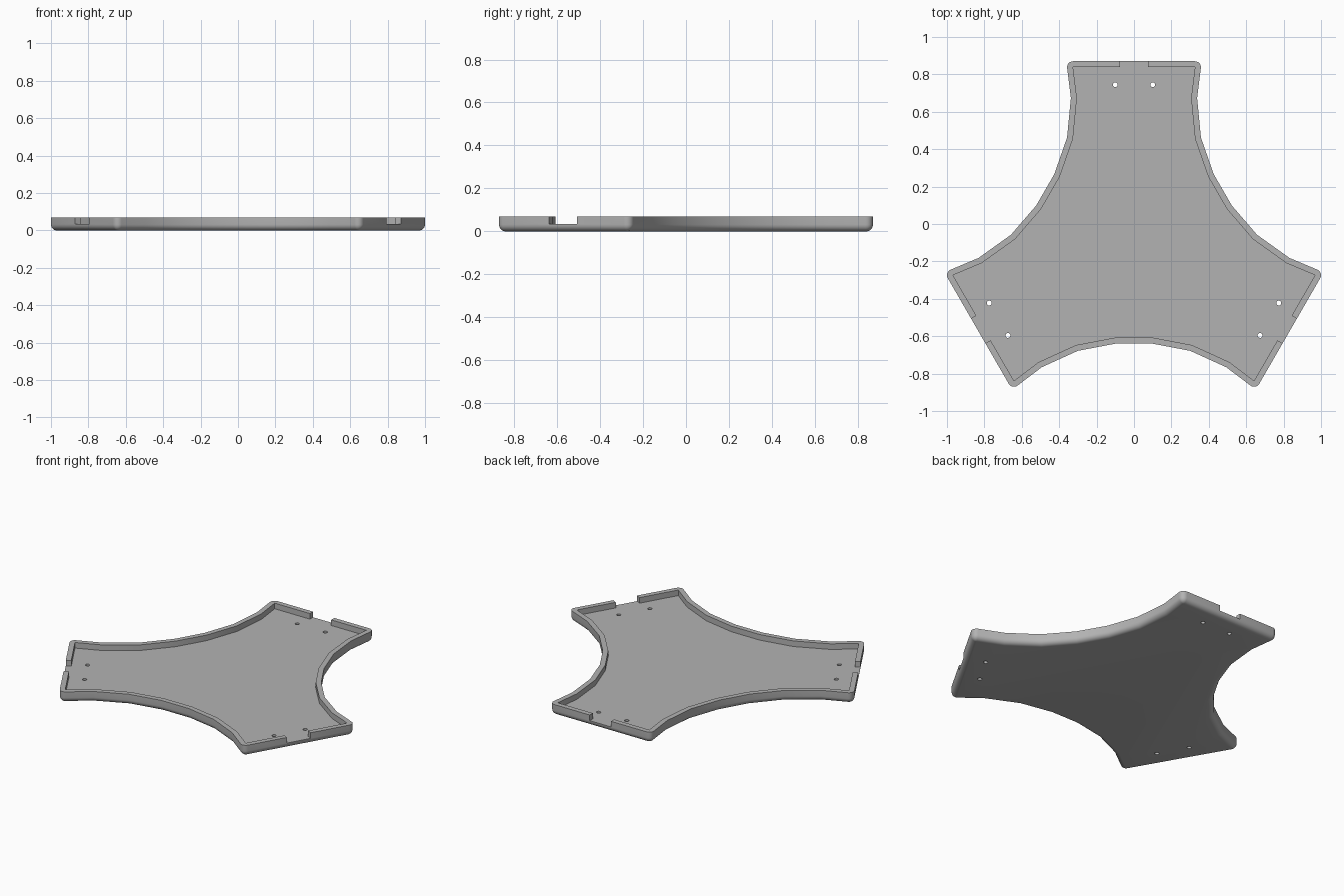
import bpy, bmesh
from math import sin, cos, pi, radians
from mathutils import Vector, Matrix

if "Cube" in bpy.data.objects:
    bpy.data.objects.remove(bpy.data.objects["Cube"])

WALL = 0.032      # wall thickness and outer rounding radius
HEIGHT = 0.07
FLOOR = 0.034
CENTRE = Vector((0, -0.0913, 0))
ARM = 0.93        # distance from the centre to an arm's inner end

grey = bpy.data.materials.new("grey plastic")
grey.use_nodes = True
grey.diffuse_color = (0.45, 0.45, 0.45, 1)
grey.node_tree.nodes["Principled BSDF"].inputs["Base Color"].default_value = (0.45, 0.45, 0.45, 1)

# Inner outline: one curved side, repeated three times
half_side = [(0.642, -0.747), (0.51, -0.647), (0.31, -0.556), (0.10, -0.516)]
side = [Vector((-x, y)) for x, y in half_side] + [Vector(p) for p in reversed(half_side)]
outline = [Matrix.Rotation(radians(120 * k), 2) @ p for k in range(3) for p in side]


def offset_ring(dist):
    """Outline pushed outward, with rounded convex corners and mitred concave ones."""
    ring = []
    n = len(outline)
    for i, p in enumerate(outline):
        before = (p - outline[i - 1]).normalized()
        after = (outline[(i + 1) % n] - p).normalized()
        n1 = Vector((before.y, -before.x))
        n2 = Vector((after.y, -after.x))
        turn = -n1.angle_signed(n2)
        if turn > 0.5:
            for s in range(7):
                ring.append(p + Matrix.Rotation(turn * s / 6, 2) @ n1 * dist)
        else:
            ring.append(p + (n1 + n2) * dist / (1 + n1.dot(n2)))
    return ring


# Tray shell: rounded underside, outer wall, flat rim, inner wall, floor
profile = [(WALL * sin(a), WALL * (1 - cos(a))) for a in (pi / 2 * k / 6 for k in range(7))]
profile += [(WALL, HEIGHT), (0, HEIGHT), (0, FLOOR)]
bm = bmesh.new()
rings = [[bm.verts.new((p.x, p.y, z)) for p in offset_ring(d)] for d, z in profile]
for low, high in zip(rings, rings[1:]):
    for i in range(len(low)):
        j = (i + 1) % len(low)
        bm.faces.new((low[i], low[j], high[j], high[i]))
bm.faces.new(rings[0][::-1])
bm.faces.new(rings[-1])
bmesh.ops.remove_doubles(bm, verts=bm.verts, dist=1e-5)
bmesh.ops.recalc_face_normals(bm, faces=bm.faces)
bmesh.ops.translate(bm, verts=bm.verts, vec=CENTRE)
mesh = bpy.data.meshes.new("tray")
bm.to_mesh(mesh)
bm.free()
tray = bpy.data.objects.new("tray", mesh)
bpy.context.collection.objects.link(tray)
mesh.materials.append(grey)


def cut(cutter):
    """Subtract a helper object from the tray and discard it."""
    cutter.hide_render = True
    mod = tray.modifiers.new("cut", "BOOLEAN")
    mod.operation = "DIFFERENCE"
    mod.solver = "EXACT"
    mod.object = cutter
    bpy.context.view_layer.objects.active = tray
    bpy.ops.object.modifier_apply(modifier=mod.name)
    bpy.data.objects.remove(cutter)


# Rim notch and two screw holes at the end of each arm
for k in range(3):
    angle = radians(120 * k)
    turn = Matrix.Rotation(angle, 3, "Z")
    bpy.ops.mesh.primitive_cube_add(
        size=1, location=CENTRE + turn @ Vector((0, ARM + 0.02, FLOOR + 0.05)), rotation=(0, 0, angle))
    notch = bpy.context.object
    notch.scale = (0.152, 0.06, 0.1)
    cut(notch)
    for x in (-0.1, 0.1):
        bpy.ops.mesh.primitive_cylinder_add(
            vertices=20, radius=0.013, depth=0.2, location=CENTRE + turn @ Vector((x, 0.836, 0)))
        cut(bpy.context.object)

# Smooth shading with crisp rim edges
bpy.ops.object.select_all(action="DESELECT")
tray.select_set(True)
bpy.context.view_layer.objects.active = tray
bpy.ops.object.shade_smooth_by_angle(angle=radians(30))
